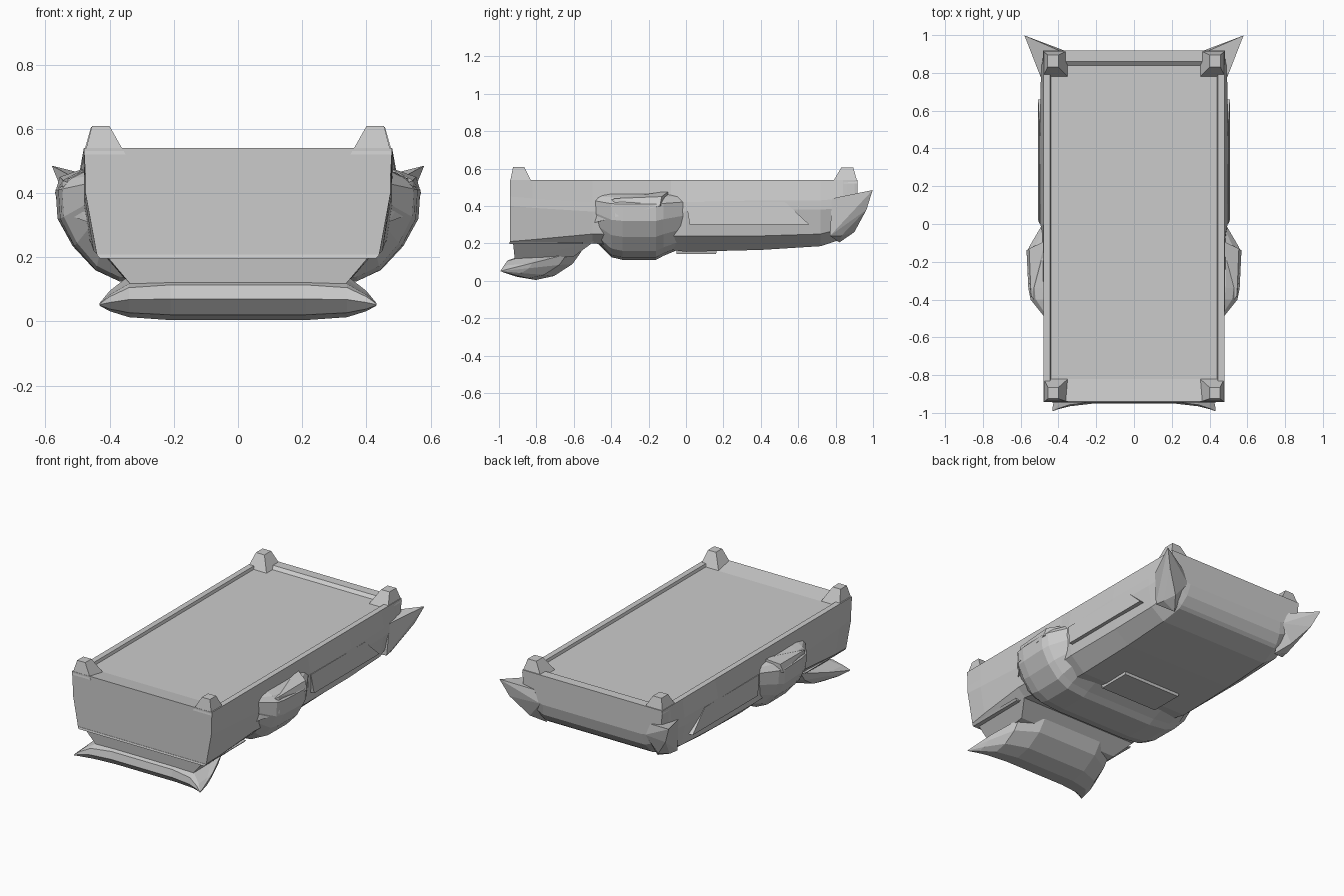
import bpy, bmesh


def finish(name, bm, smooth=False):
    bmesh.ops.remove_doubles(bm, verts=bm.verts, dist=0.0005)
    bmesh.ops.recalc_face_normals(bm, faces=bm.faces)
    me = bpy.data.meshes.new(name)
    bm.to_mesh(me)
    bm.free()
    ob = bpy.data.objects.new(name, me)
    bpy.context.collection.objects.link(ob)
    if smooth:
        bpy.ops.object.select_all(action='DESELECT')
        ob.select_set(True)
        bpy.context.view_layer.objects.active = ob
        bpy.ops.object.shade_smooth_by_angle(angle=0.4)
    return ob


def loft(name, rings, smooth=False):
    bm = bmesh.new()
    rows = [[bm.verts.new(p) for p in r] for r in rings]
    n = len(rows[0])
    for a, b in zip(rows, rows[1:]):
        for i in range(n):
            bm.faces.new((a[i], a[(i + 1) % n], b[(i + 1) % n], b[i]))
    bm.faces.new(rows[0])
    bm.faces.new(rows[-1])
    return finish(name, bm, smooth)


def hull(name, points, side=1):
    bm = bmesh.new()
    for x, y, z in points:
        bm.verts.new((x * side, y, z))
    res = bmesh.ops.convex_hull(bm, input=bm.verts)
    junk = [v for v in res['geom_interior'] if isinstance(v, bmesh.types.BMVert)]
    bmesh.ops.delete(bm, geom=junk, context='VERTS')
    return finish(name, bm)


def mirrored_ring(y, half):
    right = [(x, y, z) for x, z in half]
    return right + [(-x, y, z) for x, _, z in reversed(right)]


def frustum(x0, x1, y0, y1, z0, tx0, tx1, ty0, ty1, z1):
    return ([(x, y, z0) for x in (x0, x1) for y in (y0, y1)]
            + [(x, y, z1) for x in (tx0, tx1) for y in (ty0, ty1)])


# Main body: y, deck height, wall x, waist z, lower (x, z), belly (x, z)
stations = [
    (-0.94, 0.54, 0.475, 0.40, 0.44, 0.21, 0.43, 0.20),
    (-0.82, 0.523, 0.478, 0.39, 0.45, 0.22, 0.43, 0.20),
    (-0.50, 0.523, 0.48, 0.37, 0.46, 0.25, 0.41, 0.20),
    (-0.08, 0.523, 0.485, 0.37, 0.47, 0.24, 0.37, 0.165),
    (0.00, 0.523, 0.495, 0.37, 0.475, 0.24, 0.38, 0.155),
    (0.40, 0.523, 0.50, 0.38, 0.475, 0.24, 0.38, 0.165),
    (0.72, 0.523, 0.495, 0.38, 0.47, 0.25, 0.38, 0.185),
    (0.84, 0.523, 0.49, 0.39, 0.45, 0.28, 0.36, 0.225),
    (0.86, 0.54, 0.485, 0.39, 0.45, 0.29, 0.36, 0.24),
    (0.90, 0.54, 0.48, 0.40, 0.44, 0.33, 0.35, 0.29),
    (0.918, 0.54, 0.475, 0.42, 0.43, 0.38, 0.34, 0.36)]
loft("body", [mirrored_ring(y, [(0.44, d), (0.445, 0.54), (0.48, 0.54), (w, wz + 0.05),
                                (w, wz), (lx, lz), (bx, bz)])
              for y, d, w, wz, lx, lz, bx, bz in stations])

# Band wrapping under the belly and up the sides
band = [(0.49, 0.465), (0.535, 0.445), (0.568, 0.41), (0.562, 0.32),
        (0.515, 0.235), (0.445, 0.16), (0.37, 0.125), (0.25, 0.112)]


def band_ring(y, shrink, lift):
    return mirrored_ring(y, [(0.40 + (x - 0.40) * shrink if x > 0.4 else x, z + lift * (0.47 - z))
                             for x, z in band])


loft("belly_band", [band_ring(-0.49, 0.45, 0.3), band_ring(-0.40, 0.88, 0.04),
                    band_ring(-0.34, 0.95, 0.0), band_ring(-0.16, 1.0, 0.0),
                    band_ring(-0.12, 0.92, 0.06), band_ring(0.0, 0.5, 0.2)])

# Front foot: side-on leaf sections that taper to a point at each end
leaf = [(-0.95, 0.07), (-0.94, 0.115), (-0.89, 0.13), (-0.68, 0.145), (-0.55, 0.16),
        (-0.60, 0.09), (-0.70, 0.025), (-0.80, 0.003), (-0.90, 0.02)]


def leaf_ring(x, s, dz, front):
    return [(x, front + (y + 0.95) * s, 0.06 + dz + (z - 0.06) * s) for y, z in leaf]


foot = [(0.432, 0.04, -0.008, -0.992), (0.40, 0.40, -0.005, -0.98), (0.34, 0.82, 0.0, -0.965),
        (0.21, 0.98, 0.0, -0.95)]
loft("front_foot", [leaf_ring(-x, s, dz, f) for x, s, dz, f in foot]
     + [leaf_ring(x, s, dz, f) for x, s, dz, f in reversed(foot)])

# Neck joining the foot to the body
hull("foot_neck", [(s * x, y, z) for s in (-1, 1) for x, y, z in
                   [(0.41, -0.925, 0.205), (0.42, -0.49, 0.21), (0.33, -0.915, 0.11),
                    (0.35, -0.60, 0.13)]])

# Seam shelf under the front and panel under the belly
hull("front_lip", frustum(-0.43, 0.43, -0.945, -0.55, 0.196,
                          -0.44, 0.44, -0.942, -0.55, 0.208))
hull("belly_panel", frustum(-0.20, 0.20, -0.05, 0.16, 0.143,
                            -0.21, 0.21, -0.05, 0.17, 0.18))

for side, label in ((1, "right"), (-1, "left")):
    # Corner posts
    hull(label + "_front_post", frustum(0.35, 0.478, -0.942, -0.82, 0.52,
                                        0.40, 0.455, -0.925, -0.865, 0.608), side)
    hull(label + "_rear_post", frustum(0.35, 0.482, 0.78, 0.918, 0.52,
                                       0.40, 0.458, 0.83, 0.895, 0.605), side)
    # Rear corner horns sweeping up and out
    hull(label + "_rear_horn",
         [(0.48, 0.77, 0.24), (0.495, 0.78, 0.44), (0.38, 0.82, 0.205), (0.47, 0.83, 0.24),
          (0.44, 0.90, 0.26), (0.36, 0.915, 0.36), (0.40, 0.92, 0.44), (0.50, 0.91, 0.32),
          (0.535, 0.965, 0.38), (0.58, 0.998, 0.485), (0.535, 0.90, 0.46)], side)
    # Raised trim along the rear side wall
    hull(label + "_side_trim", frustum(0.46, 0.508, 0.02, 0.66, 0.30,
                                       0.46, 0.500, 0.00, 0.53, 0.42), side)
    # Upright flare above the band
    hull(label + "_side_flare", [(0.47, -0.48, 0.40), (0.47, -0.09, 0.48), (0.47, -0.09, 0.40),
                                 (0.555, -0.13, 0.45), (0.57, -0.14, 0.40), (0.545, -0.38, 0.44),
                                 (0.55, -0.38, 0.34), (0.47, -0.49, 0.31)], side)
